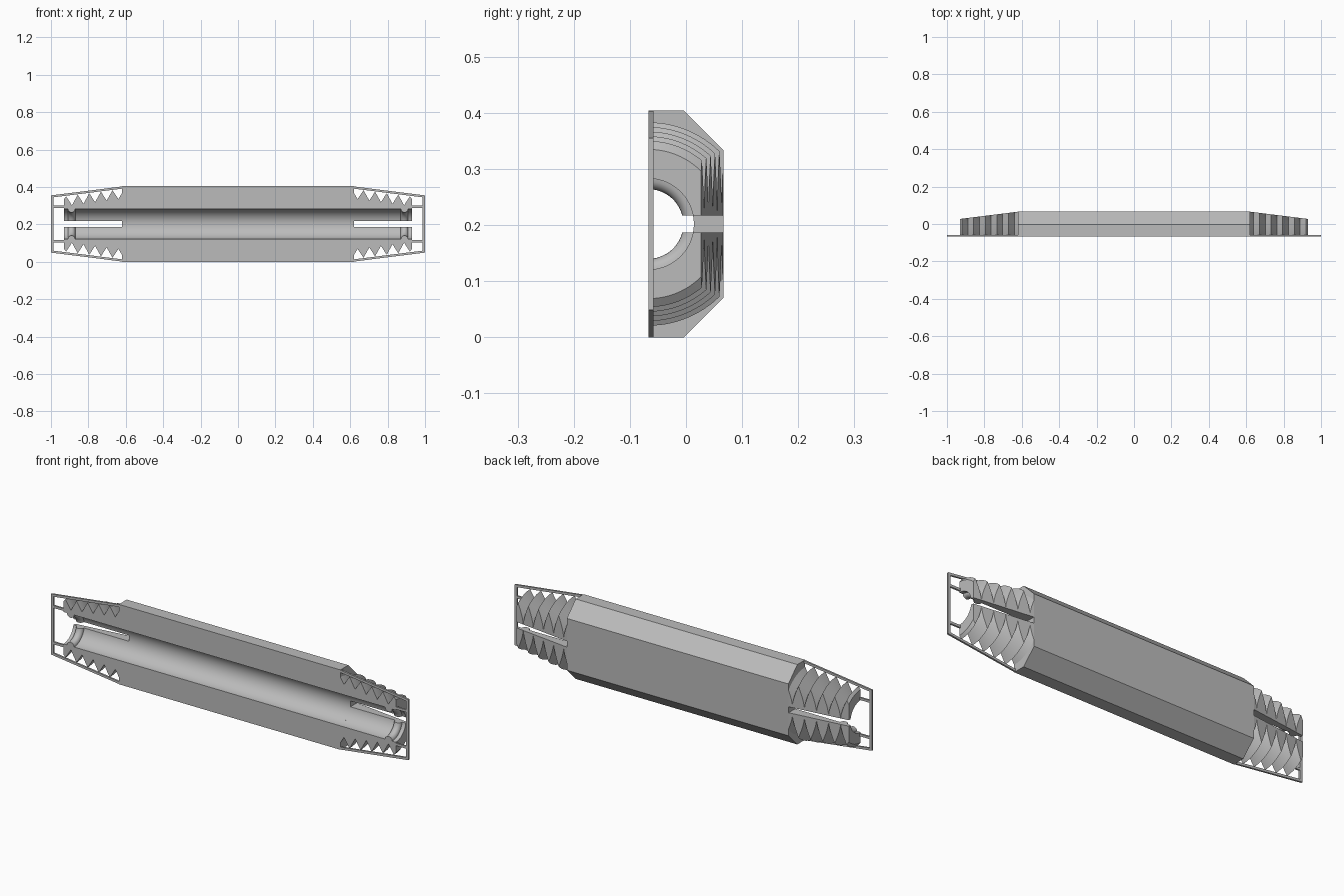
import bpy, bmesh
from math import sin, cos, pi, radians
from mathutils import Vector

cube = bpy.data.objects.get("Cube")
if cube:
    bpy.data.objects.remove(cube, do_unlink=True)

# Every part is modelled as one quarter around the bore axis, then mirrored
AXIS = Vector((0, -0.067, 0.202))
BORE = 0.081
BODY_END = 0.62
BARB_END = 0.93

grey = bpy.data.materials.new("light_grey")
grey.use_nodes = True
colour = (0.5, 0.5, 0.5, 1)
grey.diffuse_color = colour
grey.node_tree.nodes["Principled BSDF"].inputs["Base Color"].default_value = colour


def finish(bm, name):
    """Turn the quarter into a mirrored object."""
    bmesh.ops.remove_doubles(bm, verts=bm.verts, dist=1e-5)
    bmesh.ops.recalc_face_normals(bm, faces=bm.faces)
    # drop the faces lying on the mirror planes
    inner = [f for f in bm.faces
             if any(all(abs(v.co[i]) < 1e-5 for v in f.verts) for i in (0, 2))]
    bmesh.ops.delete(bm, geom=inner, context='FACES')
    mesh = bpy.data.meshes.new(name)
    bm.to_mesh(mesh)
    bm.free()
    mesh.materials.append(grey)
    ob = bpy.data.objects.new(name, mesh)
    ob.location = AXIS
    bpy.context.collection.objects.link(ob)
    mirror = ob.modifiers.new("mirror", 'MIRROR')
    mirror.use_axis = (True, False, True)
    bpy.ops.object.select_all(action='DESELECT')
    ob.select_set(True)
    bpy.context.view_layer.objects.active = ob
    bpy.ops.object.shade_smooth_by_angle(angle=radians(25))
    return ob


def prism(bm, points, shift):
    """Extrude a flat outline by a vector."""
    face = bm.faces.new([bm.verts.new(p) for p in points])
    new = bmesh.ops.extrude_face_region(bm, geom=[face], use_keep_orig=True)["geom"]
    verts = [g for g in new if isinstance(g, bmesh.types.BMVert)]
    bmesh.ops.translate(bm, verts=verts, vec=shift)


def cut(bm, point, normal):
    """Remove everything beyond a plane and cap the opening."""
    bmesh.ops.bisect_plane(bm, geom=bm.verts[:] + bm.edges[:] + bm.faces[:],
                           plane_co=point, plane_no=normal, clear_outer=True)
    rim = [e for e in bm.edges if e.is_boundary]
    bmesh.ops.holes_fill(bm, edges=rim, sides=0)


# Main body: chamfered half shell with a round bore
bm = bmesh.new()
section = [(0, 0.202), (0.063, 0.202), (0.134, 0.131), (0.134, 0)]
section += [(BORE * cos(a), BORE * sin(a)) for a in (i * pi / 48 for i in range(25))]
prism(bm, [(0, y, z) for y, z in section], (BODY_END, 0, 0))
finish(bm, "main_body")

# Barbed ends: revolved V grooves with a snap ridge inside the bore
PITCH = 0.062
profile = [(0.612, BORE)]
profile += [(0.89 - 0.02 * cos(a), BORE - 0.019 * sin(a)) for a in (i * pi / 10 for i in range(11))]
profile += [(BARB_END, BORE), (BARB_END, 0.133)]
for i in range(5):
    x, r = 0.919 - i * PITCH, 0.148 + i * 0.0083
    profile += [(x, r), (x - PITCH / 2, r - 0.048)]
profile.append((0.612, 0.178))

bm = bmesh.new()
STEPS = 28
rings = []
for i in range(STEPS + 1):
    a = i * pi / 2 / STEPS
    rings.append([bm.verts.new((x, r * sin(a), r * cos(a))) for x, r in profile])
count = len(profile)
for a, b in zip(rings, rings[1:]):
    for j in range(count):
        k = (j + 1) % count
        bm.faces.new((a[j], a[k], b[k], b[j]))
bm.faces.new(rings[0])
bm.faces.new(rings[-1][::-1])
cut(bm, (0, 0, 0.015), (0, 0, -1))                       # side slot
cut(bm, (BODY_END, 0.133, 0), (0.039, 0.31, 0))          # tapered back
finish(bm, "barbed_ends")

# Thin frame around the ends
bm = bmesh.new()
DEPTH = (0, 0.009, 0)
outlines = [
    [(0.61, 0.202), (1, 0.153), (1, 0.141), (0.61, 0.190)],    # sloping strip
    [(0.986, 0), (1, 0), (1, 0.153), (0.986, 0.153)],          # end bar
    [(0.92, 0.086), (0.99, 0.086), (0.99, 0.098), (0.92, 0.098)],  # link
]
for outline in outlines:
    prism(bm, [(x, 0, z) for x, z in outline], DEPTH)
finish(bm, "end_frame")
